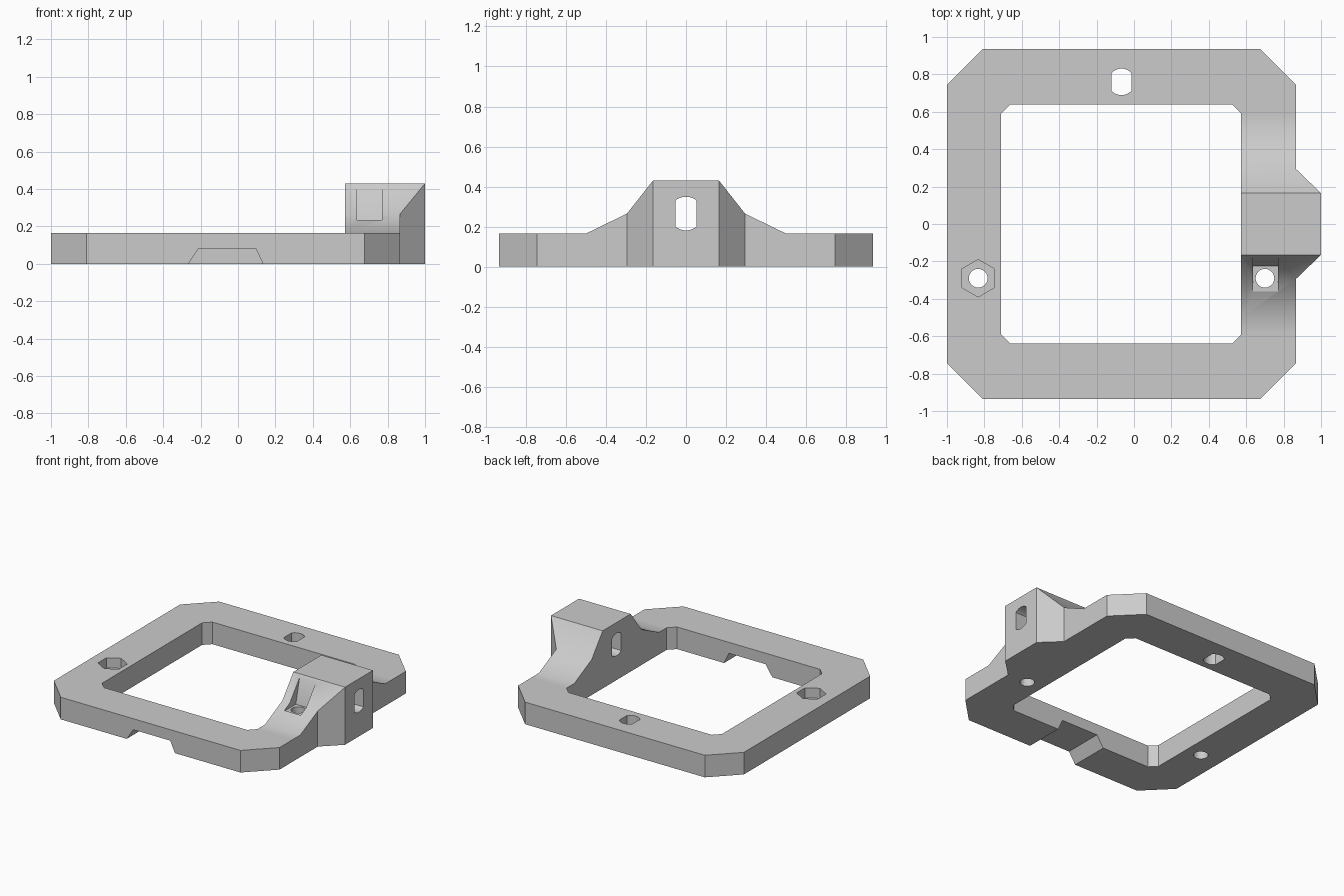
import bpy, bmesh
from math import sin, cos, pi, sqrt, atan2, radians

cube = bpy.data.objects.get("Cube")
if cube:
    bpy.data.objects.remove(cube, do_unlink=True)

grey = bpy.data.materials.new("plain grey")
grey.use_nodes = True
GREY = (0.6, 0.6, 0.6, 1)
grey.diffuse_color = GREY
grey.node_tree.nodes["Principled BSDF"].inputs["Base Color"].default_value = GREY


def prism(name, pts, axis, lo, hi):
    """Extrude a 2D outline along an axis from lo to hi."""
    place = {"x": lambda a, b, t: (t, a, b),
             "y": lambda a, b, t: (a, t, b),
             "z": lambda a, b, t: (a, b, t)}[axis]
    bm = bmesh.new()
    low = [bm.verts.new(place(a, b, lo)) for a, b in pts]
    high = [bm.verts.new(place(a, b, hi)) for a, b in pts]
    bm.faces.new(low)
    bm.faces.new(high)
    n = len(pts)
    for i in range(n):
        j = (i + 1) % n
        bm.faces.new((low[i], low[j], high[j], high[i]))
    bmesh.ops.recalc_face_normals(bm, faces=bm.faces)
    mesh = bpy.data.meshes.new(name)
    bm.to_mesh(mesh)
    bm.free()
    mesh.materials.append(grey)
    ob = bpy.data.objects.new(name, mesh)
    bpy.context.collection.objects.link(ob)
    return ob


def combine(target, cutter, operation="DIFFERENCE"):
    """Apply a boolean and discard the helper solid."""
    mod = target.modifiers.new("cut", "BOOLEAN")
    mod.operation, mod.solver, mod.object = operation, "EXACT", cutter
    bpy.context.view_layer.objects.active = target
    bpy.ops.object.modifier_apply(modifier=mod.name)
    bpy.data.objects.remove(cutter, do_unlink=True)


def mirrored(half):
    """Close a half outline by mirroring its second coordinate."""
    return half + [(a, -b) for a, b in reversed(half)]


def ring(cx, cy, r, sides, turn=0.0):
    return [(cx + r * cos(turn + 2 * pi * i / sides),
             cy + r * sin(turn + 2 * pi * i / sides)) for i in range(sides)]


def slot(cx, cy, w, h, steps=10):
    """Round hole of radius h with its sides trimmed flat at width w."""
    start = atan2(sqrt(h * h - w * w), w)
    arc = [start + (pi - 2 * start) * i / steps for i in range(steps + 1)]
    return [(cx + s * h * cos(t), cy + s * h * sin(t)) for s in (1, -1) for t in arc]


# Frame plan with the mount bulge, trimmed by the side profile
frame = prism("mounting_frame", mirrored(
    [(1, 0.165), (0.865, 0.295), (0.865, 0.745), (0.675, 0.935),
     (-0.81, 0.935), (-1, 0.745)]), "z", 0, 0.6)
half = [(0.165, 0.43), (0.295, 0.265), (0.5, 0.165), (1.2, 0.165)]
profile = [(-y, z) for y, z in reversed(half)] + half + [(1.2, -0.2), (-1.2, -0.2)]
combine(frame, prism("side_profile", profile, "x", -1.2, 1.2), "INTERSECT")

# Window opening; the raised mount stays on the left bar only
window = mirrored([(0.573, 0.59), (0.523, 0.64), (-0.66, 0.64), (-0.71, 0.59)])
combine(frame, prism("window", window, "z", -0.1, 0.6))
low_area = [(-1.2, -1.2), (0.573, -1.2), (0.573, 1.2), (-1.2, 1.2)]
combine(frame, prism("low_area", low_area, "z", 0.165, 0.6))

# Notch under the front bar
notch = [(-0.278, -0.02), (-0.21, 0.083), (0.095, 0.083), (0.143, -0.02)]
combine(frame, prism("notch", notch, "y", -1.1, -0.5))

# Slots through the back bar and the raised mount
combine(frame, prism("back_slot", slot(-0.067, 0.76, 0.054, 0.071), "z", -0.1, 0.4))
combine(frame, prism("mount_slot", slot(0, 0.265, 0.053, 0.084), "x", 0.4, 1.2))

# Bolt hole with a hexagonal nut recess
combine(frame, prism("bolt_hole", ring(-0.833, -0.29, 0.05, 24), "z", -0.1, 0.4))
combine(frame, prism("nut_recess", ring(-0.833, -0.29, 0.1, 6, pi / 2), "z", 0.09, 0.4))

# Bolt hole and head pocket in the mount slope
pocket = [(-0.36, 0.228), (-0.225, 0.228), (-0.158, 0.5), (-0.36, 0.5)]
combine(frame, prism("mount_hole", ring(0.7, -0.29, 0.05, 24), "z", -0.1, 0.35))
combine(frame, prism("head_pocket", pocket, "x", 0.635, 0.77))

# Split the flat top so the soft slope shading stays local
bm = bmesh.new()
bm.from_mesh(frame.data)
for y in (-0.59, 0.59):
    bmesh.ops.bisect_plane(bm, geom=bm.verts[:] + bm.edges[:] + bm.faces[:],
                           dist=0.0005, plane_co=(0, y, 0), plane_no=(0, 1, 0))
bm.to_mesh(frame.data)
bm.free()

bpy.ops.object.select_all(action="DESELECT")
frame.select_set(True)
bpy.context.view_layer.objects.active = frame
bpy.ops.object.shade_smooth_by_angle(angle=radians(30))
